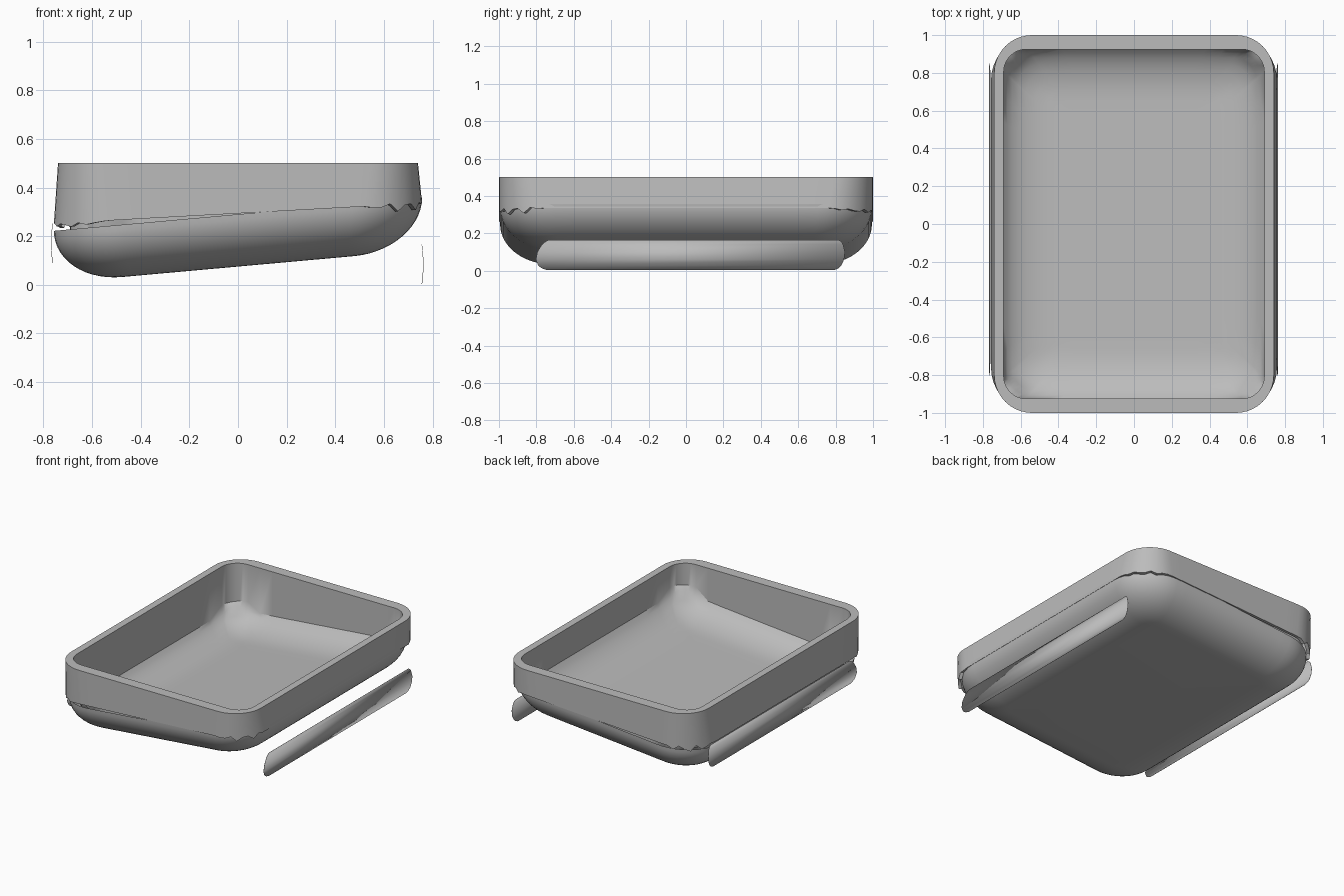
import bpy, bmesh, math

cube = bpy.data.objects.get("Cube")
if cube:
    bpy.data.objects.remove(cube, do_unlink=True)

grey = bpy.data.materials.new("plain_grey")
grey.use_nodes = True
colour = (0.5, 0.5, 0.5, 1)
grey.diffuse_color = colour
grey.node_tree.nodes["Principled BSDF"].inputs["Base Color"].default_value = colour

TILT = 0.09     # sideways slope of the base
SEAM = 0.29     # height where the bowl starts
ARC, SIDE = 10, 12


def finish(name, bm, angle=32):
    bmesh.ops.recalc_face_normals(bm, faces=bm.faces)
    mesh = bpy.data.meshes.new(name)
    bm.to_mesh(mesh)
    bm.free()
    mesh.materials.append(grey)
    obj = bpy.data.objects.new(name, mesh)
    bpy.context.scene.collection.objects.link(obj)
    bpy.ops.object.select_all(action="DESELECT")
    obj.select_set(True)
    bpy.context.view_layer.objects.active = obj
    bpy.ops.object.shade_smooth_by_angle(angle=math.radians(angle))
    return obj


def rounded_rect(hx, hy, r):
    """Points round a rectangle, with a corner weight for each."""
    pts = []
    for k, (sx, sy) in enumerate([(1, 1), (-1, 1), (-1, -1), (1, -1)]):
        for i in range(ARC + 1):
            a = (k + i / ARC) * math.pi / 2
            pts.append((sx * (hx - r) + r * math.cos(a),
                        sy * (hy - r) + r * math.sin(a), math.sin(math.pi * i / ARC)))
        # straight run to the next corner
        nx, ny = [(-1, 1), (-1, -1), (1, -1), (1, 1)][k]
        a = (k + 1) * math.pi / 2
        end = (nx * (hx - r) + r * math.cos(a), ny * (hy - r) + r * math.sin(a))
        start = pts[-1]
        for i in range(1, SIDE):
            t = i / SIDE
            pts.append((start[0] + (end[0] - start[0]) * t,
                        start[1] + (end[1] - start[1]) * t, 0))
    return pts


def loft(bm, rings, cap_end=True):
    loops = [[bm.verts.new(p) for p in ring] for ring in rings]
    n = len(loops[0])
    for a, b in zip(loops, loops[1:]):
        for i in range(n):
            j = (i + 1) % n
            bm.faces.new((a[i], a[j], b[j], b[i]))
    if cap_end:
        bm.faces.new(loops[-1])


def floor_height(x, y):
    """Inside surface of the tilted bowl."""
    hx, hy, r = 0.71, 0.95, 0.26
    qx, qy = abs(x) - hx + r, abs(y) - hy + r
    outside = math.hypot(max(qx, 0), max(qy, 0)) + min(max(qx, qy), 0) - r
    t = min(max(-outside / 0.29, 0), 1)
    return SEAM + TILT * x - 0.165 * math.sqrt(1 - (1 - t) ** 2)


def torn_edge(x, corner, i):
    """Lower edge of the wall, ragged at the corners."""
    ragged = math.sin(i * 2.3) + 0.6 * math.sin(i * 4.1)
    return SEAM + 0.02 + 0.055 * (x - 0.3) + corner * (0.015 * ragged - 0.01)


# Wall with flat rim, inner wall and dished floor
def level(hx, hy, r, z):
    return [(x, y, z) for x, y, c in rounded_rect(hx, hy, r)]


def wall_foot(hx, hy, r):
    return [(x, y, torn_edge(x, c, i)) for i, (x, y, c) in enumerate(rounded_rect(hx, hy, r))]


rings = [wall_foot(0.74, 0.98, 0.23), wall_foot(0.757, 1.0, 0.24),
         level(0.74, 1.0, 0.2, 0.5), level(0.69, 0.925, 0.12, 0.5)]
for inset in (0, 0.02, 0.045, 0.08, 0.12, 0.17, 0.22, 0.27, 0.34):
    r = max(0.12 - inset * 0.1, 0.05)
    rings.append([(x, y, floor_height(x, y))
                  for x, y, c in rounded_rect(0.69 - inset, 0.925 - inset, r)])
bm = bmesh.new()
loft(bm, rings)
finish("tray_wall_and_floor", bm)

# Tilted rounded bowl beneath the wall
rings = []
steps = 14
for k in range(steps + 1):
    a = k / steps * math.pi / 2
    inset = 0.28 * (1 - math.cos(a))
    drop = 0.215 * math.sin(a)
    pts = rounded_rect(0.757 - inset, 0.994 - inset, 0.29 - inset * 0.85)
    rings.append([(x, y, SEAM + TILT * x - drop) for x, y, c in pts])
bm = bmesh.new()
loft(bm, rings)
finish("tray_bowl", bm, 40)

# Thin bowed side strips: height fraction, back end, front end
STRIP = [(0, -0.74, 0.79), (0.06, -0.77, 0.815), (0.15, -0.79, 0.83), (0.35, -0.803, 0.845),
         (0.6, -0.795, 0.85), (0.85, -0.77, 0.84), (0.95, -0.75, 0.83), (1, -0.735, 0.815)]
for name, x0, z0, side in (("left_strip", 0.756, 0.003, 1), ("right_strip", -0.762, 0.09, -1)):
    bm = bmesh.new()
    rows = []
    for t, y0, y1 in STRIP:
        x = x0 + side * 0.006 * math.sin(math.pi * t)
        z = z0 + 0.162 * t
        rows.append([bm.verts.new((x, y, z)) for y in (y0, y1)])
    for a, b in zip(rows, rows[1:]):
        bm.faces.new((a[0], a[1], b[1], b[0]))
    strip = finish(name, bm)
    solid = strip.modifiers.new("thickness", "SOLIDIFY")
    solid.thickness = 0.002
    solid.offset = 0
